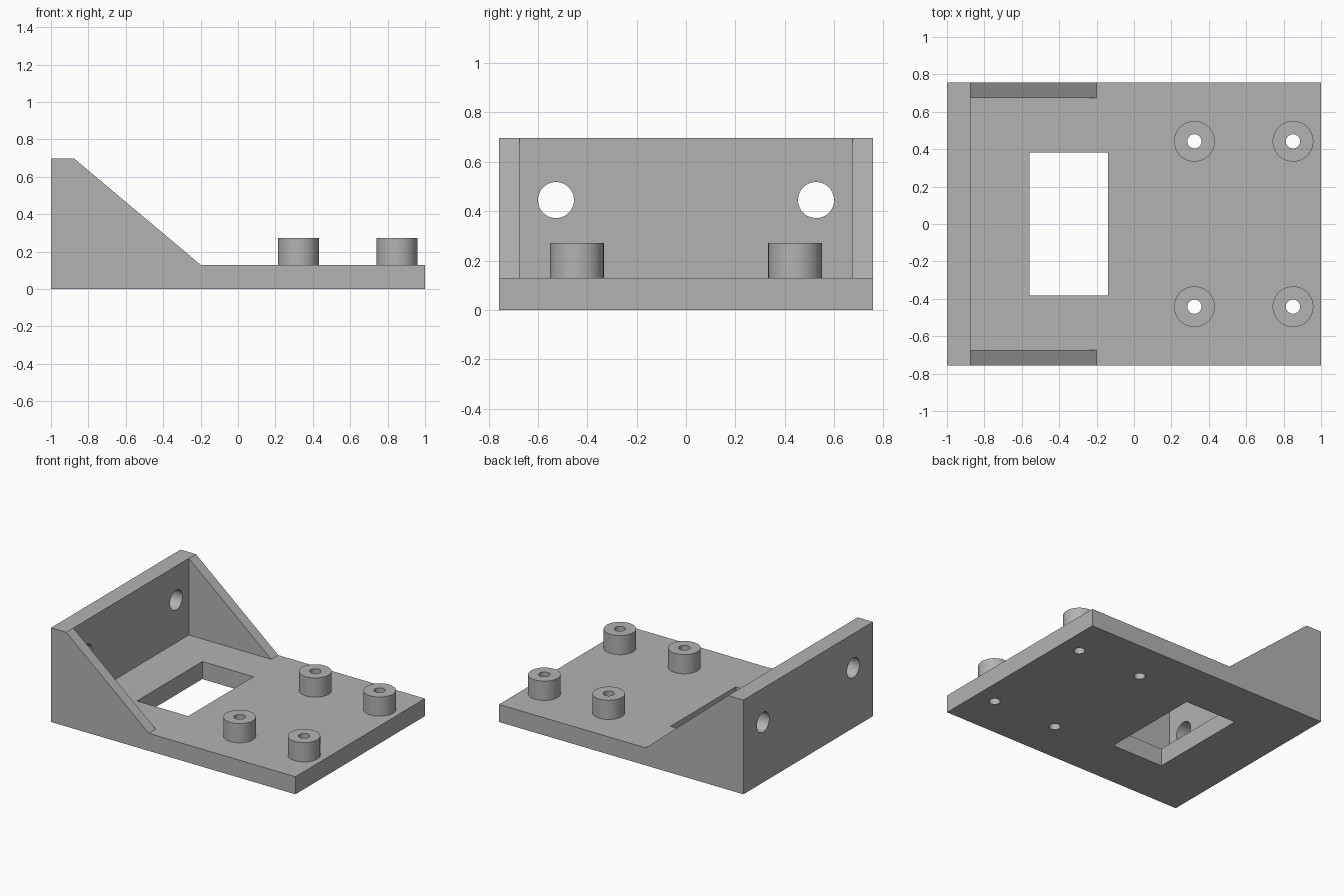
import bpy
import bmesh
from math import radians

cube = bpy.data.objects.get("Cube")
if cube:
    bpy.data.objects.remove(cube, do_unlink=True)

HALF_WIDTH = 0.757
BASE_TOP = 0.13
WALL_INNER = -0.875
WALL_TOP = 0.697
RIB_END = -0.2
RIB_INNER = 0.675

grey = bpy.data.materials.new("plain grey")
grey.use_nodes = True
colour = (0.45, 0.45, 0.45, 1)
grey.diffuse_color = colour
grey.node_tree.nodes["Principled BSDF"].inputs["Base Color"].default_value = colour


def extrude_profile(name, points, half_width):
    """Extrude an x-z outline symmetrically along y."""
    bm = bmesh.new()
    face = bm.faces.new([bm.verts.new((x, -half_width, z)) for x, z in points])
    out = bmesh.ops.extrude_face_region(bm, geom=[face])["geom"]
    verts = [v for v in out if isinstance(v, bmesh.types.BMVert)]
    bmesh.ops.translate(bm, vec=(0, 2 * half_width, 0), verts=verts)
    bmesh.ops.recalc_face_normals(bm, faces=bm.faces)
    mesh = bpy.data.meshes.new(name)
    bm.to_mesh(mesh)
    bm.free()
    obj = bpy.data.objects.new(name, mesh)
    bpy.context.collection.objects.link(obj)
    mesh.materials.append(grey)
    return obj


def cylinder(name, location, radius, depth, rotation=(0, 0, 0)):
    bpy.ops.mesh.primitive_cylinder_add(vertices=48, radius=radius, depth=depth,
                                        location=location, rotation=rotation)
    obj = bpy.context.object
    obj.name = name
    obj.data.materials.append(grey)
    return obj


def combine(target, tool, operation):
    """Apply a boolean and discard the tool."""
    mod = target.modifiers.new(operation, 'BOOLEAN')
    mod.object = tool
    mod.operation = operation
    mod.solver = 'EXACT'
    bpy.context.view_layer.objects.active = target
    bpy.ops.object.modifier_apply(modifier=mod.name)
    bpy.data.objects.remove(tool, do_unlink=True)


# Bracket body: base plate, end wall and sloping side ribs
bracket = extrude_profile("mounting_bracket", [
    (-1, 0), (1, 0), (1, BASE_TOP), (RIB_END, BASE_TOP),
    (WALL_INNER, WALL_TOP), (-1, WALL_TOP)], HALF_WIDTH)

# Space between the two ribs
combine(bracket, extrude_profile("rib_gap_cutter", [
    (WALL_INNER, BASE_TOP), (RIB_END, BASE_TOP), (RIB_END, 1),
    (WALL_INNER, 1)], RIB_INNER), 'DIFFERENCE')

# Rectangular opening in the base
combine(bracket, extrude_profile("window_cutter", [
    (-0.56, -0.1), (-0.14, -0.1), (-0.14, 0.3), (-0.56, 0.3)], 0.382), 'DIFFERENCE')

# Four standoffs with through holes, two holes in the wall
for side in (-1, 1):
    for x in (0.323, 0.85):
        y = side * 0.442
        combine(bracket, cylinder("standoff", (x, y, 0.172), 0.109, 0.2), 'UNION')
        combine(bracket, cylinder("screw_cutter", (x, y, 0.15), 0.038, 0.6), 'DIFFERENCE')
    combine(bracket, cylinder("wall_hole_cutter", (-0.95, side * 0.527, 0.445), 0.073, 0.4,
                              (0, radians(90), 0)), 'DIFFERENCE')

bpy.ops.object.select_all(action='DESELECT')
bracket.select_set(True)
bpy.context.view_layer.objects.active = bracket
bpy.ops.object.shade_smooth_by_angle(angle=radians(30))
